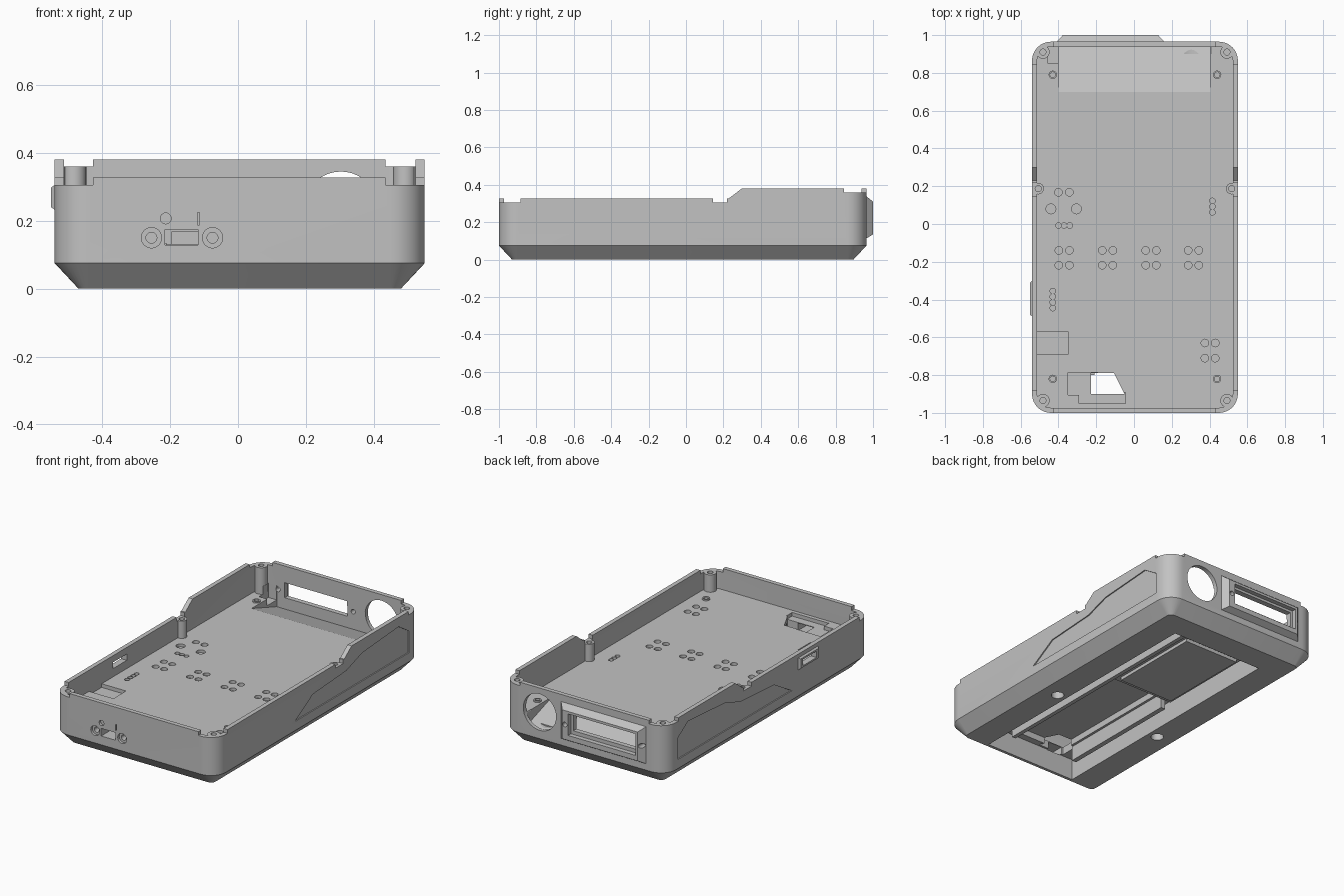
import bpy, bmesh, math

if "Cube" in bpy.data.objects:
    bpy.data.objects.remove(bpy.data.objects["Cube"], do_unlink=True)

grey = bpy.data.materials.new("plain_grey")
grey.use_nodes = True
COL = (0.54, 0.54, 0.54, 1)
grey.diffuse_color = COL
grey.node_tree.nodes["Principled BSDF"].inputs["Base Color"].default_value = COL

FLOOR = 0.2    # tray floor height
CX = 0.005     # centre line of the case


# ---- outline helpers
def rect(a0, a1, b0, b1):
    return [(a0, b0), (a1, b0), (a1, b1), (a0, b1)]


def circle(a, b, r, n=24):
    return [(a + r * math.cos(math.tau * i / n), b + r * math.sin(math.tau * i / n))
            for i in range(n)]


def round_rect(inset, r, n=8):
    hx, y0, y1 = 0.545 - inset, -1 + inset, 0.965 - inset
    centres = [(hx - r, y1 - r), (r - hx, y1 - r), (r - hx, y0 + r), (hx - r, y0 + r)]
    pts = []
    for k, (cx, cy) in enumerate(centres):
        for i in range(n + 1):
            t = (k + i / n) * math.pi / 2
            pts.append((CX + cx + r * math.cos(t), cy + r * math.sin(t)))
    return pts


PLACE = {'x': lambda a, b, h: (h, a, b),
         'y': lambda a, b, h: (a, h, b),
         'z': lambda a, b, h: (a, b, h)}


# ---- a solid is (axis, (height, outline), (height, outline), ...)
def prism(axis, pts, h0, h1):
    return (axis, (h0, pts), (h1, pts))


def build(name, solids):
    """One object holding separate closed lofts."""
    bm = bmesh.new()
    for axis, *sections in solids:
        rings = [[bm.verts.new(PLACE[axis](a, b, h)) for a, b in pts] for h, pts in sections]
        for lo, hi in zip(rings, rings[1:]):
            for i in range(len(lo)):
                j = (i + 1) % len(lo)
                bm.faces.new((lo[i], lo[j], hi[j], hi[i]))
        bm.faces.new(rings[0])
        bm.faces.new(rings[-1])
    bmesh.ops.recalc_face_normals(bm, faces=bm.faces[:])
    mesh = bpy.data.meshes.new(name)
    bm.to_mesh(mesh)
    bm.free()
    mesh.materials.append(grey)
    ob = bpy.data.objects.new(name, mesh)
    bpy.context.scene.collection.objects.link(ob)
    return ob


def combine(operation, solids):
    """Apply one boolean to the shell, with a second solver as a fallback."""
    tool = build("helper", solids)
    tool.hide_render = True
    mod = shell.modifiers.new("combine", 'BOOLEAN')
    mod.operation, mod.object = operation, tool
    for solver in ('MANIFOLD', 'EXACT'):
        mod.solver = solver
        deps = bpy.context.evaluated_depsgraph_get()
        result = bpy.data.meshes.new_from_object(shell.evaluated_get(deps))
        if len(result.polygons) not in (0, len(shell.data.polygons)):
            break
    shell.modifiers.remove(mod)
    shell.data = result
    bpy.data.objects.remove(tool, do_unlink=True)


# ---- tray with chamfered underside
shell = build("case_shell", [('z', (0, round_rect(0.07, 0.03)),
                              (0.075, round_rect(0, 0.1)), (0.381, round_rect(0, 0.1)))])
combine('DIFFERENCE', [prism('z', round_rect(0.027, 0.073), FLOOR, 0.5)])

# ---- screw posts, standoffs, rear connector frame, side switch surround
posts = [(CX + s * x, y, r) for s in (-1, 1)
         for x, y, r in ((0.487, 0.91, 0.035), (0.487, -0.935, 0.035), (0.512, 0.187, 0.03))]
standoffs = [(CX + s * 0.435, y) for s in (-1, 1) for y in (0.79, -0.82)]
additions = [prism('z', circle(x, y, r), 0.19, 0.37) for x, y, r in posts]
additions += [prism('z', circle(x, y, 0.022), 0.19, 0.208) for x, y in standoffs]
additions.append(('y', (0.95, rect(-0.422, 0.173, 0.105, 0.35)),
                  (1.0, rect(-0.377, 0.128, 0.135, 0.31))))
additions.append(('x', (-0.52, rect(-0.505, -0.285, 0.22, 0.318)),
                  (-0.551, rect(-0.48, -0.31, 0.24, 0.298))))
combine('UNION', additions)

# ---- low front rim, rear corner steps, window recess, round opening, battery bay
panel = [(-0.24, 0.13), (-0.07, 0.23), (0.25, 0.25), (0.4, 0.3),
         (0.75, 0.325), (0.85, 0.26), (0.85, 0.13)]
cuts = [prism('x', [(-1.1, 0.328), (0.23, 0.328), (0.31, 0.389), (0.31, 0.5), (-1.1, 0.5)],
              -0.7, 0.7),
        prism('z', rect(-0.455, -0.38, 0.85, 0.941), 0.16, 0.25),
        prism('y', rect(-0.362, 0.088, 0.165, 0.295), 0.972, 1.1),
        prism('y', circle(0.303, 0.235, 0.11, 40), 0.9, 1.1),
        prism('z', rect(-0.305, 0.315, -0.912, 0.74), -0.1, 0.13)]
for lo, hi in ((0.435, 0.7), (-0.7, -0.427)):
    cuts.append(prism('z', rect(lo, hi, 0.845, 1.1), 0.36, 0.5))
# shallow side panels
for lo, hi in ((CX + 0.538, 0.7), (-0.7, CX - 0.538)):
    cuts.append(prism('x', panel, lo, hi))
# front countersinks, reset hole, light slit
cuts += [prism('y', circle(x, 0.15, 0.03), -1.1, -0.985) for x in (-0.255, -0.075)]
cuts.append(prism('y', circle(-0.213, 0.207, 0.016), -1.1, -0.985))
cuts.append(prism('y', rect(-0.119, -0.114, 0.187, 0.224), -1.1, -0.985))
combine('DIFFERENCE', cuts)

# ---- rim notches, sloped rear pocket, front slot, deep bay, switch slot, base holes
cuts = [prism('x', rect(0.145, 0.22, 0.305, 0.5), -0.7, 0.7),
        prism('x', [(0.66, 0.2134), (0.942, 0.1187), (0.942, 0.25), (0.66, 0.25)], -0.4, 0.405),
        prism('y', rect(-0.215, -0.118, 0.128, 0.174), -1.1, -0.88),
        prism('z', rect(-0.195, 0.205, -0.87, -0.02), 0.1, 0.168),
        prism('x', rect(-0.46, -0.33, 0.25, 0.288), -0.7, -0.45)]
for lo, hi in ((0.435, 0.7), (-0.7, -0.427)):
    cuts.append(prism('z', rect(lo, hi, -1.1, -0.885), 0.305, 0.5))
cuts += [prism('z', circle(CX + x, -0.23, 0.036), -0.1, 0.07) for x in (-0.37, 0.37)]
combine('DIFFERENCE', cuts)

# ---- rear window, screw holes, through opening in the floor
cuts = [prism('y', rect(-0.347, 0.073, 0.187, 0.28), 0.9, 1.1),
        prism('z', [(-0.228, -0.9), (-0.05, -0.9), (-0.105, -0.79), (-0.228, -0.79)], 0.1, 0.3)]
cuts += [prism('y', circle(x, 0.225, 0.014), 0.9, 1.1) for x in (-0.392, 0.111)]
cuts += [prism('y', circle(x, 0.15, 0.016), -1.1, -0.92) for x in (-0.255, -0.075)]
cuts += [prism('z', circle(x, y, 0.016), 0.24, 0.5) for x, y, r in posts]
cuts += [prism('z', circle(x, y, 0.014), 0.182, 0.3) for x, y in standoffs]
combine('DIFFERENCE', cuts)

# ---- lowered floor steps and component pits
pits = [(x + dx, y, 0.02) for x in (-0.37, -0.14, 0.09, 0.315)
        for dx in (-0.028, 0.028) for y in (-0.14, -0.218)]
pits += [(x, y, 0.02) for x in (0.375, 0.43) for y in (-0.63, -0.71)]
pits += [(x, 0.168, 0.02) for x in (-0.4, -0.342)]
pits += [(x, 0.08, 0.026) for x in (-0.44, -0.305)]
pits += [(-0.4 + 0.03 * i, -0.008, 0.0148) for i in range(3)]
pits += [(0.415, 0.062 + 0.03 * i, 0.0148) for i in range(3)]
pits += [(-0.43, -0.445 + 0.03 * i, 0.0148) for i in range(4)]
cuts = [prism('z', circle(x, y, r), 0.183, 0.25) for x, y, r in pits]
cuts.append(prism('z', rect(-0.513, -0.35, -0.69, -0.57), 0.178, 0.25))
cuts.append(prism('z', [(-0.35, -0.905), (-0.29, -0.905), (-0.29, -0.95), (-0.045, -0.95),
                        (-0.045, -0.893), (-0.19, -0.893), (-0.19, -0.785), (-0.35, -0.785)],
                  0.178, 0.25))
combine('DIFFERENCE', cuts)

# ---- smooth round corners and holes, keep edges sharp
shell.data.shade_smooth()
shell.data.set_sharp_from_angle(angle=math.radians(17))

# ---- battery plate and guide rails in the bay
build("battery_plate", [prism('z', rect(-0.27, 0.16, 0.0, 0.66), 0.09, 0.135)])
build("battery_plate_step", [prism('z', rect(-0.24, 0.13, 0.04, 0.62), 0.07, 0.1)])
build("left_rail", [prism('z', rect(0.21, 0.235, -0.8, 0.72), 0.03, 0.135)])
build("right_rail", [prism('z', rect(-0.24, -0.21, -0.8, -0.01), 0.04, 0.135)])
